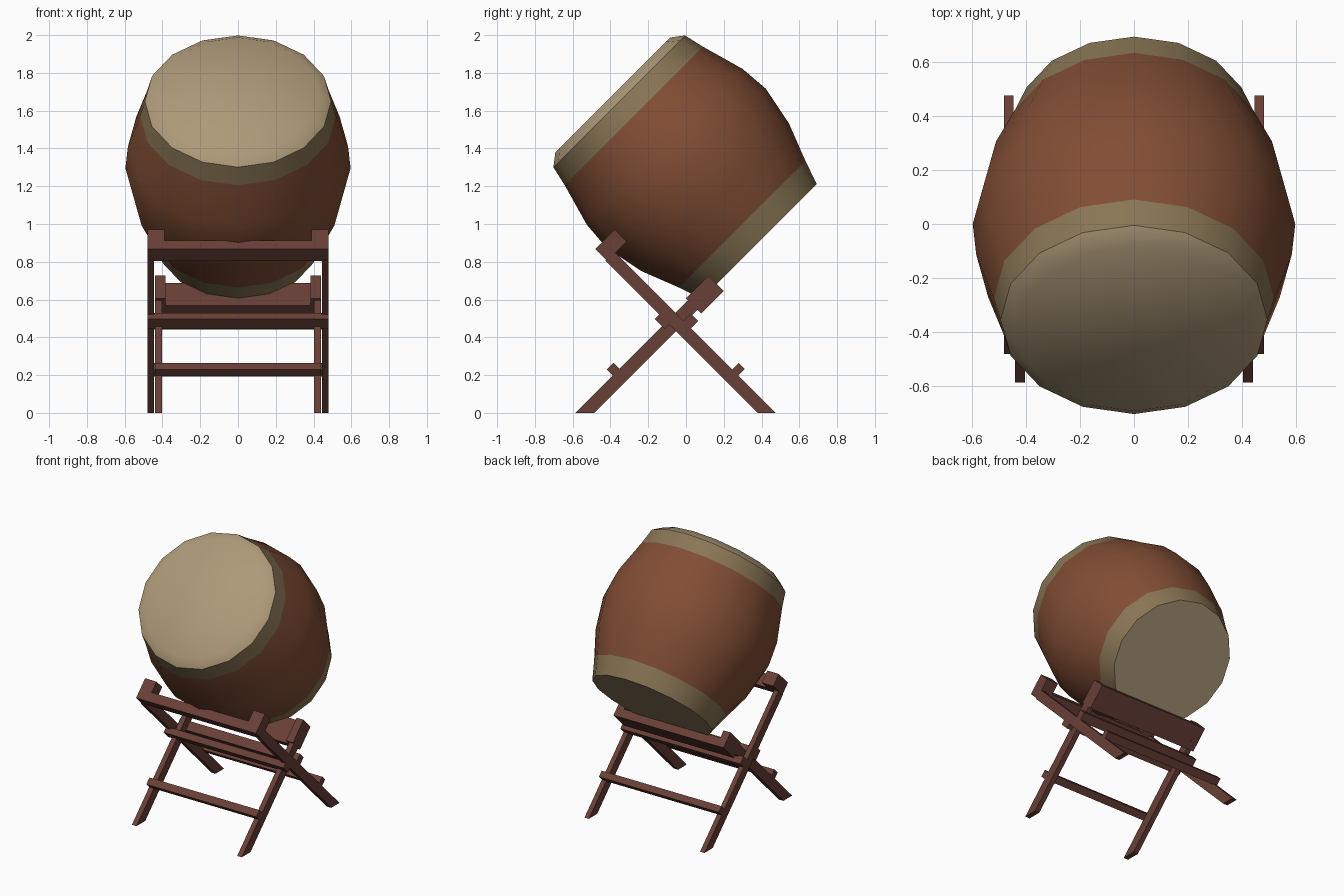
import bpy, bmesh
from math import sin, cos, pi, sqrt
from mathutils import Vector

if "Cube" in bpy.data.objects:
    bpy.data.objects.remove(bpy.data.objects["Cube"])

S = sqrt(0.5)
SIDES = 16


def material(name, rgb):
    m = bpy.data.materials.new(name)
    m.diffuse_color = (*rgb, 1)
    m.use_nodes = True
    m.node_tree.nodes["Principled BSDF"].inputs["Base Color"].default_value = m.diffuse_color
    return m


HIDE = material("drum_hide", (0.42, 0.32, 0.19))
BAND = material("hide_band", (0.25, 0.18, 0.09))
RED = material("barrel_wood", (0.22, 0.075, 0.035))
WOOD = material("stand_wood", (0.14, 0.05, 0.038))


def finish(name, bm, mat, smooth=False):
    bmesh.ops.recalc_face_normals(bm, faces=bm.faces)
    for f in bm.faces:
        f.smooth = smooth
    me = bpy.data.meshes.new(name)
    bm.to_mesh(me)
    bm.free()
    me.materials.append(mat)
    ob = bpy.data.objects.new(name, me)
    bpy.context.collection.objects.link(ob)
    return ob


# Drum frame: axis tilted 45 degrees, front head faces up and forward
CENTRE = Vector((0, 0, 1.296))
AXIS = Vector((0, -S, S))
UP = Vector((0, S, S))
SIDE = Vector((1, 0, 0))


def lathe(name, profile, mat):
    """Turn (distance along axis, radius) points around the drum axis."""
    bm = bmesh.new()
    rings = []
    for t, r in profile:
        n = SIDES if r else 1
        rings.append([bm.verts.new(CENTRE + AXIS * t + r * (
            UP * cos(2 * pi * i / SIDES) + SIDE * sin(2 * pi * i / SIDES)))
            for i in range(n)])
    for a, b in zip(rings, rings[1:]):
        for i in range(SIDES):
            j = (i + 1) % SIDES
            if len(a) == 1:
                bm.faces.new((a[0], b[i], b[j]))
            elif len(b) == 1:
                bm.faces.new((a[i], a[j], b[0]))
            else:
                bm.faces.new((a[i], a[j], b[j], b[i]))
    return finish(name, bm, mat, True)


lathe("barrel", [(0.39, 0.518), (0.16, 0.583), (0, 0.596), (-0.22, 0.552),
                 (-0.42, 0.474)], RED)
lathe("front_band", [(0.50, 0.493), (0.39, 0.518)], BAND)
lathe("back_band", [(-0.42, 0.474), (-0.549, 0.43)], BAND)
lathe("front_head", [(0.548, 0), (0.548, 0.43), (0.50, 0.493)], HIDE)
lathe("back_head", [(-0.549, 0.43), (-0.549, 0)], HIDE)


def prism(name, outline, x0, x1):
    """Extrude a (y, z) outline from x0 to x1."""
    bm = bmesh.new()
    a = [bm.verts.new((x0, y, z)) for y, z in outline]
    b = [bm.verts.new((x1, y, z)) for y, z in outline]
    bm.faces.new(a)
    bm.faces.new(b)
    for i in range(len(a)):
        j = (i + 1) % len(a)
        bm.faces.new((a[i], a[j], b[j], b[i]))
    return finish(name, bm, WOOD)


def pair(name, outline, x0, x1):
    prism(name + "_right", outline, x0, x1)
    prism(name + "_left", outline, -x1, -x0)


def tilted(y, z, up, down):
    """Rectangle at 45 degrees from its left corner: sizes along back-up and back-down."""
    u, d = up * S, down * S
    return [(y, z), (y + u, z + u), (y + u + d, z + u - d), (y + d, z - d)]


# Crossed legs, cut flat on the floor
pair("outer_leg", [(0.38, 0), (0.475, 0), (-0.379, 0.854), (-0.4265, 0.8065)],
     0.445, 0.48)
pair("inner_leg", [(-0.585, 0), (-0.485, 0), (0.09, 0.575), (0.04, 0.625)],
     0.403, 0.44)

# Front cradle rail with raised end blocks
prism("front_rail", tilted(-0.48, 0.867, 0.066, 0.09), -0.48, 0.48)
pair("front_block", tilted(-0.48, 0.867, 0.146, 0.09), 0.388, 0.48)

# Back cradle rail with raised end blocks
prism("back_rail", tilted(0.038, 0.568, 0.17, 0.06), -0.44, 0.44)
pair("back_block", tilted(0.0, 0.606, 0.17, 0.114), 0.385, 0.44)

# Stretchers beside the crossing and low on the legs
prism("crossing_stretcher_front", tilted(-0.165, 0.497, 0.045, 0.075), -0.48, 0.48)
prism("crossing_stretcher_back", tilted(-0.02, 0.48, 0.065, 0.055), -0.48, 0.48)
prism("low_stretcher_front", tilted(-0.42, 0.23, 0.05, 0.05), -0.44, 0.44)
prism("low_stretcher_back", tilted(0.24, 0.225, 0.055, 0.045), -0.48, 0.48)
